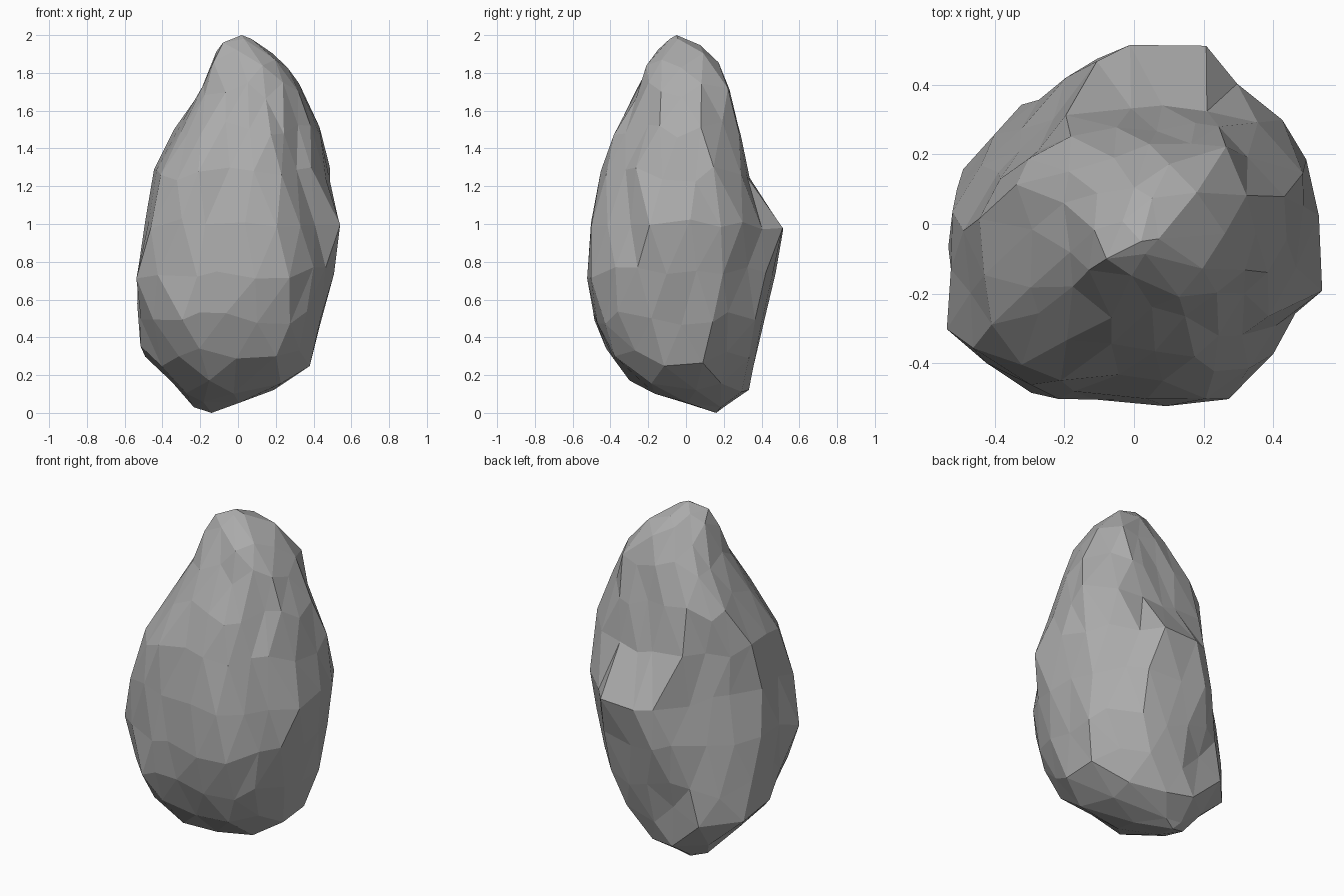
import bpy
import bmesh
import math
import random
from mathutils import Vector

random.seed(4)

cube = bpy.data.objects.get("Cube")
if cube:
    bpy.data.objects.remove(cube, do_unlink=True)

# Eight compass directions: left, back left, back, and on around the stone
COMPASS = [Vector((math.cos(k * math.pi / 4), math.sin(k * math.pi / 4)))
           for k in range(8)]

# Reach of the stone in each compass direction, by height
REACH = {
    .05: (0, .12, .23, .30, .30, .13, -.01, .03),
    .13: (.22, .26, .34, .38, .32, .30, .28, .28),
    .25: (.37, .33, .35, .45, .48, .42, .36, .39),
    .42: (.43, .42, .38, .49, .52, .55, .46, .50),
    .62: (.50, .46, .44, .44, .53, .59, .53, .54),
    .9: (.53, .50, .53, .42, .52, .57, .51, .53),
    1.08: (.53, .50, .47, .36, .48, .56, .49, .51),
    1.22: (.49, .50, .35, .36, .45, .52, .45, .48),
    1.38: (.47, .41, .31, .35, .41, .47, .43, .42),
    1.52: (.44, .37, .28, .33, .33, .33, .35, .38),
    1.65: (.36, .35, .24, .25, .22, .26, .28, .35),
    1.76: (.31, .33, .21, .17, .18, .23, .24, .30),
    1.88: (.24, .22, .16, .10, .14, .18, .19, .23),
    1.96: (.12, .13, .06, .03, .09, .13, .12, .14),
}

# Pointed foot and peak
FOOT = Vector((-.14, .16, 0))
PEAK = Vector((.02, -.05, 2))
SECTIONS = sorted(list(REACH.items()) + [
    (tip.z, [tip.xy.dot(way) for way in COMPASS]) for tip in (FOOT, PEAK)])


def section(z):
    """Blend the reaches between the two nearest heights."""
    for (low, under), (high, over) in zip(SECTIONS, SECTIONS[1:]):
        if z <= high:
            t = (z - low) / (high - low)
            return [a + (b - a) * t for a, b in zip(under, over)]


def shape(direction):
    """Move a point of the unit ball onto the rough stone surface."""
    if abs(direction.z) > .99:
        return PEAK if direction.z > 0 else FOOT
    z = 1 + direction.z + random.uniform(-.03, .03)
    z = min(max(z, .03), 1.98)
    reach = section(z)
    centre = Vector((reach[0] - reach[4], reach[2] - reach[6])) / 2
    reach = [r - centre.dot(way) for r, way in zip(reach, COMPASS)]

    # Cut the section by one straight side per compass direction
    angle = math.atan2(direction.y, direction.x) + random.uniform(-.07, .07)
    ray = Vector((math.cos(angle), math.sin(angle)))
    radius = min(r / ray.dot(way) for r, way in zip(reach, COMPASS)
                 if ray.dot(way) > .3)
    spot = centre + ray * radius * random.uniform(.95, 1.03)
    return Vector((spot.x, spot.y, z))


# Grey stone material
stone = bpy.data.materials.new("grey_stone")
stone.use_nodes = True
colour = (.41, .41, .41, 1)
stone.diffuse_color = colour
stone.node_tree.nodes["Principled BSDF"].inputs["Base Color"].default_value = colour

# Faceted boulder
bm = bmesh.new()
bmesh.ops.create_icosphere(bm, subdivisions=3, radius=1)
for vert in bm.verts:
    vert.co = shape(vert.co.normalized())
bmesh.ops.recalc_face_normals(bm, faces=bm.faces)

mesh = bpy.data.meshes.new("boulder")
bm.to_mesh(mesh)
bm.free()
mesh.materials.append(stone)
boulder = bpy.data.objects.new("boulder", mesh)
bpy.context.collection.objects.link(boulder)
